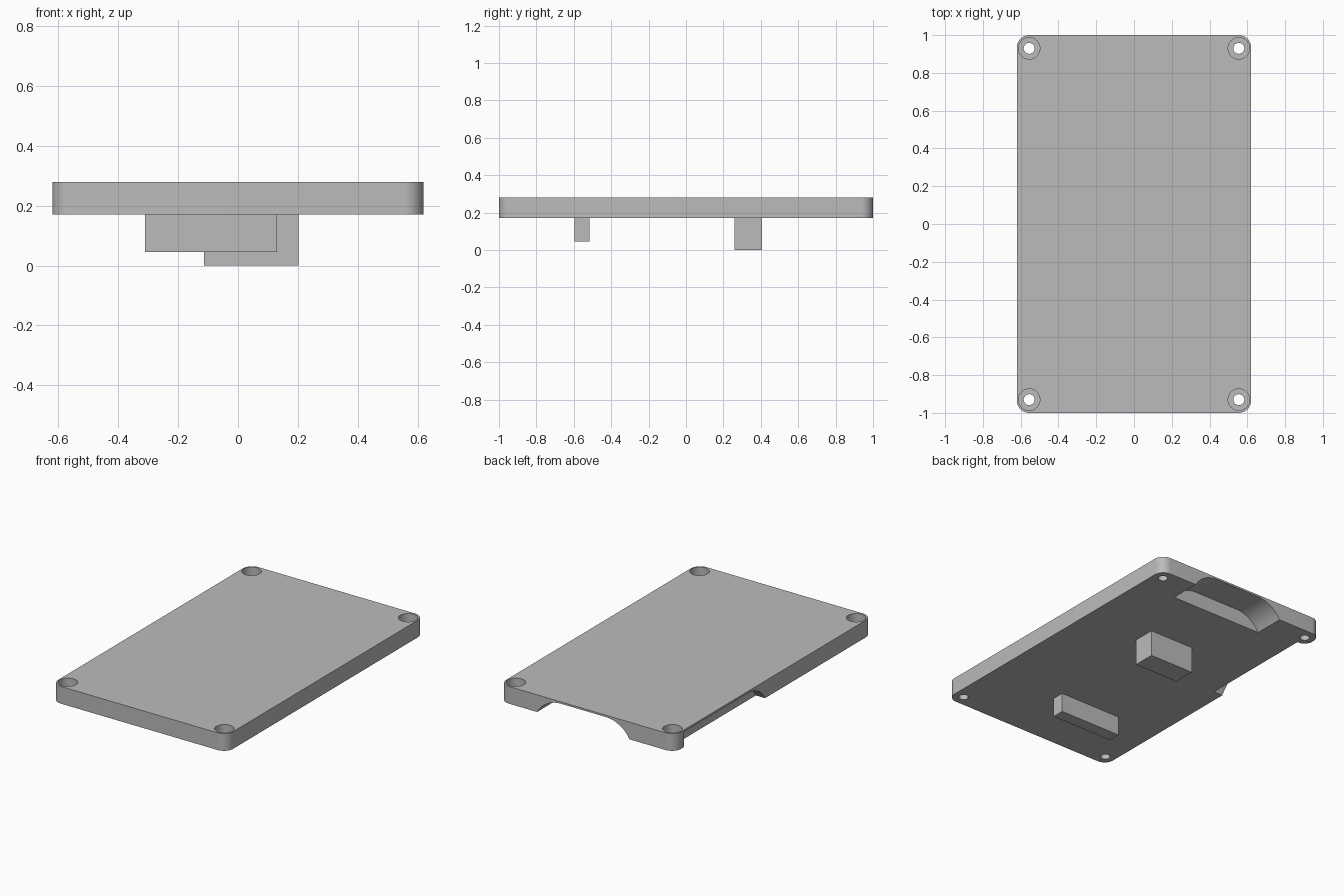
import bpy, bmesh, math
from mathutils import Vector

if "Cube" in bpy.data.objects:
    bpy.data.objects.remove(bpy.data.objects["Cube"], do_unlink=True)

grey = bpy.data.materials.new("plain_grey")
grey.use_nodes = True
grey.diffuse_color = (0.5, 0.5, 0.5, 1)
grey.node_tree.nodes["Principled BSDF"].inputs["Base Color"].default_value = (0.5, 0.5, 0.5, 1)

BOTTOM, TOP = 0.17, 0.28
HALF_X, HALF_Y = 0.62, 1.0
CORNER = 0.065
HOLE_X, HOLE_Y = HALF_X - CORNER, HALF_Y - 0.07


def prism(name, points, axis, start, end):
    """Extrude a flat outline along one axis between two positions."""
    place = {"x": lambda a, b: (start, a, b),
             "y": lambda a, b: (a, start, b),
             "z": lambda a, b: (a, b, start)}[axis]
    bm = bmesh.new()
    face = bm.faces.new([bm.verts.new(place(a, b)) for a, b in points])
    moved = bmesh.ops.extrude_face_region(bm, geom=[face])["geom"]
    step = Vector([end - start if axis == k else 0 for k in "xyz"])
    bmesh.ops.translate(bm, vec=step, verts=[v for v in moved if isinstance(v, bmesh.types.BMVert)])
    bmesh.ops.recalc_face_normals(bm, faces=bm.faces)
    mesh = bpy.data.meshes.new(name)
    bm.to_mesh(mesh)
    bm.free()
    mesh.materials.append(grey)
    obj = bpy.data.objects.new(name, mesh)
    bpy.context.collection.objects.link(obj)
    return obj


def box(name, x0, x1, y0, y1, z0, z1):
    return prism(name, [(x0, y0), (x1, y0), (x1, y1), (x0, y1)], "z", z0, z1)


def arc(cx, cy, r, a0, a1, n):
    angles = [math.radians(a0 + (a1 - a0) * i / n) for i in range(n + 1)]
    return [(cx + r * math.cos(a), cy + r * math.sin(a)) for a in angles]


def disc(name, x, y, r, z0, z1):
    return prism(name, arc(x, y, r, 0, 360, 40)[:-1], "z", z0, z1)


def subtract(target, cutter):
    cutter.hide_render = True
    mod = target.modifiers.new("cut", "BOOLEAN")
    mod.operation, mod.solver, mod.object = "DIFFERENCE", "EXACT", cutter
    bpy.context.view_layer.objects.active = target
    bpy.ops.object.modifier_apply(modifier=mod.name)
    bpy.data.objects.remove(cutter, do_unlink=True)


# Plate with rounded corners
outline = []
for i, (sx, sy) in enumerate([(1, 1), (-1, 1), (-1, -1), (1, -1)]):
    outline += arc(sx * (HALF_X - CORNER), sy * (HALF_Y - CORNER), CORNER, 90 * i, 90 * i + 90, 10)
plate = prism("plate", outline, "z", BOTTOM, TOP)

# Counterbored screw holes
for sx in (-1, 1):
    for sy in (-1, 1):
        x, y = sx * HOLE_X, sy * HOLE_Y
        subtract(plate, disc("bore", x, y, 0.057, 0.21, 0.4))
        subtract(plate, disc("hole", x, y, 0.029, 0.1, 0.4))

# Underside recesses with curved ends
CEILING, RADIUS = 0.268, 0.195
rise = CEILING - BOTTOM
sweep = math.degrees(math.acos((RADIUS - rise) / RADIUS))
run = RADIUS * math.sin(math.radians(sweep))


def curved_end(edge, side):
    """Arc rising from the underside at edge up to the recess ceiling."""
    return arc(edge + side * run, CEILING - RADIUS, RADIUS, 90 + side * sweep, 90, 14)


low, high = -0.30, 0.355
profile = [(low, 0.1)] + curved_end(low, 1) + curved_end(high, -1)[::-1] + [(high, 0.1)]
subtract(plate, prism("back_recess", profile, "y", 0.8, 1.1))

near = 0.085
profile = [(near, 0.1)] + curved_end(near, 1) + [(HOLE_Y, CEILING), (HOLE_Y, 0.1)]
side_recess = prism("side_recess", profile, "x", -0.7, -0.555)
subtract(side_recess, disc("boss", -HOLE_X, HOLE_Y, 0.068, 0.0, 0.4))
subtract(plate, side_recess)

bpy.ops.object.select_all(action="DESELECT")
plate.select_set(True)
bpy.context.view_layer.objects.active = plate
bpy.ops.object.shade_smooth_by_angle(angle=math.radians(30))

# Locating blocks under the plate
box("front_block", -0.31, 0.13, -0.595, -0.515, 0.046, BOTTOM)
box("rear_block", -0.113, 0.203, 0.26, 0.405, 0.0, BOTTOM)
